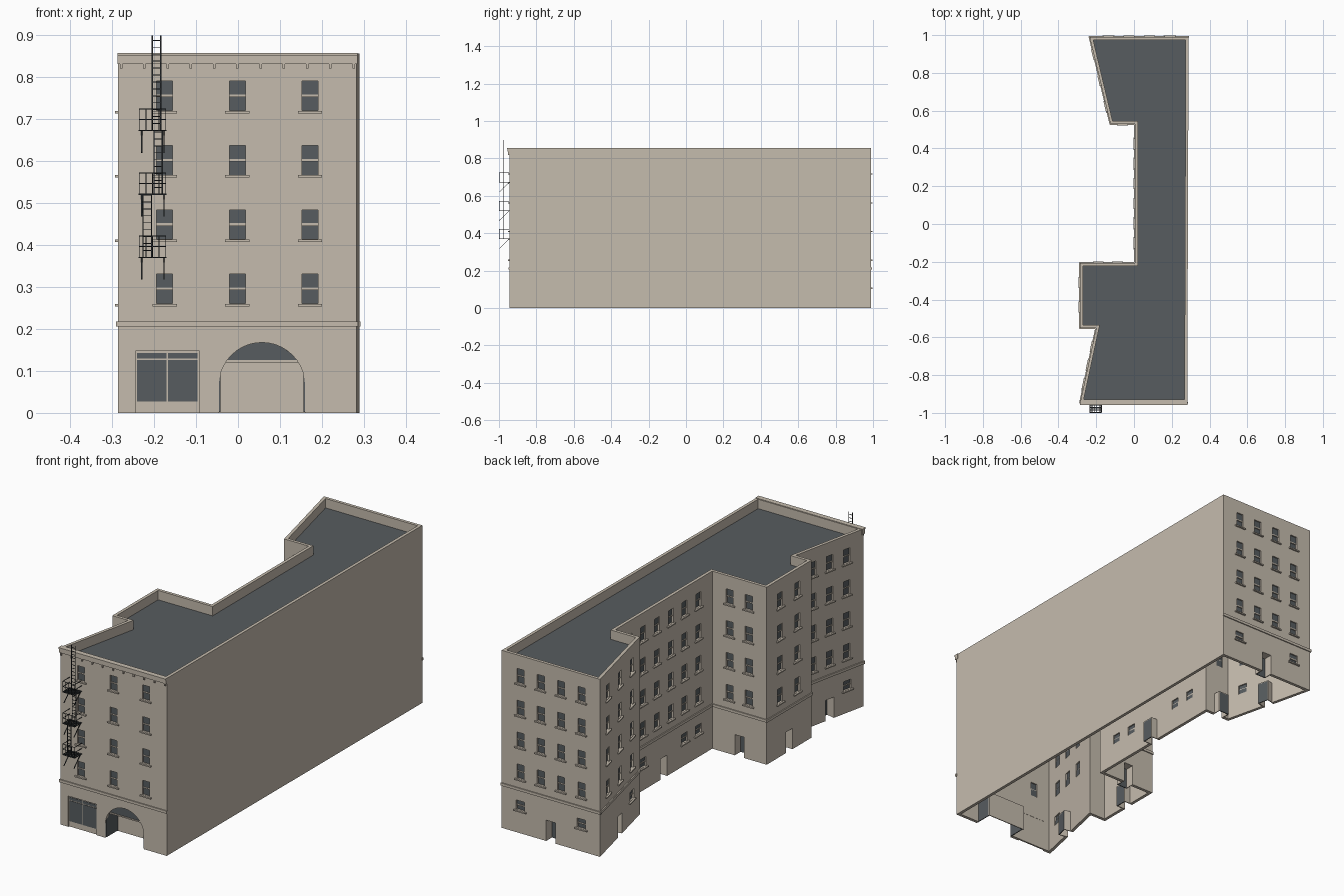
import bpy, bmesh, math
from mathutils import Vector, Matrix

if "Cube" in bpy.data.objects:
    bpy.data.objects.remove(bpy.data.objects["Cube"])


def material(name, rgb):
    m = bpy.data.materials.new(name)
    m.use_nodes = True
    m.diffuse_color = (*rgb, 1)
    m.node_tree.nodes["Principled BSDF"].inputs["Base Color"].default_value = (*rgb, 1)
    return m


STONE = material("beige_stone", (0.56, 0.50, 0.42))
SLATE = material("slate_grey", (0.095, 0.107, 0.115))
IRON = material("dark_iron", (0.025, 0.03, 0.033))

HEIGHT, ROOF_Z, THICK = 0.855, 0.81, 0.015

# Footprint, counter-clockwise from the front corner
corners = [Vector(p) for p in (
    (-.285, -.945), (.282, -.945), (.289, .99), (-.235, .99), (-.125, .53),
    (.005, .53), (.005, -.207), (-.285, -.207), (-.285, -.55), (-.2, -.55))]
COUNT = len(corners)


def wall_frame(i):
    a, b = corners[i], corners[(i + 1) % COUNT]
    along = (b - a).normalized()
    return a, along, Vector((along.y, -along.x)), (b - a).length


def inset(dist):
    """Footprint moved inwards with mitred corners."""
    points = []
    for i in range(COUNT):
        n1, n2 = wall_frame(i - 1 if i else COUNT - 1)[2], wall_frame(i)[2]
        points.append(corners[i] - (n1 + n2) * dist / (1 + n1.dot(n2)))
    return points


def finish(bm, name, mat):
    bmesh.ops.recalc_face_normals(bm, faces=bm.faces)
    mesh = bpy.data.meshes.new(name)
    bm.to_mesh(mesh)
    bm.free()
    mesh.materials.append(mat)
    ob = bpy.data.objects.new(name, mesh)
    bpy.context.scene.collection.objects.link(ob)
    return ob


def wall_box(bm, i, u, width, d0, d1, z0, z1):
    """Box centred at u along wall i, from d0 to d1 outwards."""
    a, along, out, _ = wall_frame(i)
    c = a + along * u + out * (d0 + d1) / 2
    m = Matrix.Identity(4)
    m.col[0] = (*(along * width), 0, 0)
    m.col[1] = (*(out * (d1 - d0)), 0, 0)
    m.col[2] = (0, 0, z1 - z0, 0)
    m.col[3] = (*c, (z0 + z1) / 2, 1)
    bmesh.ops.create_cube(bm, size=1, matrix=m)


def prism(bm, points, offset):
    """Extrude a flat polygon."""
    face = bm.faces.new([bm.verts.new(p) for p in points])
    ext = bmesh.ops.extrude_face_region(bm, geom=[face])
    bmesh.ops.translate(bm, vec=offset, verts=[g for g in ext["geom"] if isinstance(g, bmesh.types.BMVert)])


def rod(bm, p, q, w=0.003):
    p, q = Vector(p), Vector(q)
    m = Matrix.Translation((p + q) / 2) @ (q - p).to_track_quat('Z', 'Y').to_matrix().to_4x4()
    bmesh.ops.create_cube(bm, size=1, matrix=m @ Matrix.Diagonal((w, w, (q - p).length, 1)))


cut, glass, trim, sills, doors = (bmesh.new() for _ in range(5))


def window(i, u, z, w, h):
    wall_box(cut, i, u, w, -.03, .02, z, z + h)
    wall_box(glass, i, u, w, -.012, -.009, z, z + h / 2)
    wall_box(glass, i, u, w, -.009, -.006, z + h / 2, z + h)
    wall_box(trim, i, u, w, -.012, -.004, z + h / 2 - .003, z + h / 2 + .003)
    wall_box(sills, i, u, w + .02, -.004, .008, z - .007, z - .001)


def doorway(i, u, w=.05, h=.1, depth=.048):
    wall_box(cut, i, u, w, -.03, .02, -.02, h)
    wall_box(doors, i, u, w, -depth, -depth + .004, 0, h)
    for s in (-1, 1):
        wall_box(trim, i, u + s * (w / 2 + .002), .004, -depth, -.012, 0, h + .004)
    wall_box(trim, i, u, w, -depth, -.012, h, h + .004)


# Per wall: window columns, ground floor windows, doors (as fractions of its length)
layout = {
    0: ((.195, .5, .805), (), ()),
    2: ((.19, .397, .603, .81), (.19, .81), (.5,)),
    3: ((.2, .5, .8), (.8,), (.5,)),
    4: ((.5,), (), (.5,)),
    5: ([k / 7 for k in range(1, 7)], (1 / 7, 2 / 7, 5 / 7, 6 / 7), (.5,)),
    6: ((.32, .67), (), (.5,)),
    7: ((.3, .68), (), (.5,)),
    9: ((.25, .5, .75), (.76,), (.5,)),
}
for i, (columns, ground, entries) in layout.items():
    length = wall_frame(i)[3]
    for f in columns:
        for row in range(4):
            window(i, f * length, .26 + row * .1533, .038, .07)
    for f in ground:
        window(i, f * length, .11, .045, .045)
    for f in entries:
        doorway(i, f * length)

# Shop window
SHOP = .117
wall_box(cut, 0, SHOP, .15, -.03, .02, -.02, .148)
wall_box(trim, 0, SHOP, .15, -.014, -.006, 0, .148)
for s in (-1, 1):
    wall_box(glass, 0, SHOP + s * .037, .07, -.007, -.004, .027, .126)
    wall_box(glass, 0, SHOP + s * .037, .07, -.007, -.004, .130, .143)

# Arched entrance with transom light and recessed porch
ARCH_X, RADIUS, SPRING = .057, .1025, .065


def arc(start, y):
    steps = 20
    return [(ARCH_X + RADIUS * math.cos(t), y, SPRING + RADIUS * math.sin(t))
            for t in (start + (math.pi - 2 * start) * k / steps for k in range(steps + 1))]


prism(cut, [(ARCH_X + RADIUS, -.97, -.02)] + arc(0, -.97) + [(ARCH_X - RADIUS, -.97, -.02)], (0, .06, 0))
prism(glass, arc(math.asin(.06 / RADIUS), -.938), (0, .003, 0))
arch_u = ARCH_X + .285
wall_box(trim, 0, arch_u, .172, -.014, -.004, .120, .126)
wall_box(trim, 0, arch_u, .21, -.094, -.09, 0, .124)
wall_box(trim, 0, arch_u, .21, -.094, -.014, .121, .124)
for s in (-1, 1):
    wall_box(doors, 0, arch_u + s * (RADIUS - .002), .004, -.09, -.003, .002, .12)

# Shell walls with parapet, then openings cut out
bm = bmesh.new()
inner = inset(THICK)
rings = [[bm.verts.new((*p, z)) for p in pts]
         for pts, z in ((corners, 0), (corners, HEIGHT), (inner, HEIGHT), (inner, 0))]
for k in range(4):
    for i in range(COUNT):
        j = (i + 1) % COUNT
        low, high = rings[k], rings[(k + 1) % 4]
        bm.faces.new((low[i], low[j], high[j], high[i]))
walls = finish(bm, "walls", STONE)
cutter = finish(cut, "opening_cutter", STONE)
cutter.hide_render = True
mod = walls.modifiers.new("openings", 'BOOLEAN')
mod.operation, mod.solver, mod.object = 'DIFFERENCE', 'EXACT', cutter
bpy.context.view_layer.update()
carved = bpy.data.meshes.new_from_object(walls.evaluated_get(bpy.context.evaluated_depsgraph_get()))
walls.modifiers.clear()
walls.data = carved
bpy.data.objects.remove(cutter)

finish(glass, "window_panes", SLATE)
finish(trim, "window_and_door_frames", STONE)
finish(sills, "window_sills", STONE)
finish(doors, "door_leaves", SLATE)

# Flat roof
bm = bmesh.new()
prism(bm, [(*p, ROOF_Z) for p in inset(THICK - .001)], (0, 0, -.008))
finish(bm, "roof", SLATE)

# Belt course on every wall but the blank party wall
bm = bmesh.new()
for i in range(COUNT):
    if i != 1:
        length = wall_frame(i)[3]
        wall_box(bm, i, length / 2, length + .006, -.003, .005, .205, .218)
finish(bm, "belt_course", STONE)

# Front cornice with brackets
bm = bmesh.new()
length = wall_frame(0)[3]
for z0, z1, out in ((.830, .837, .006), (.837, .850, .009), (.850, .857, .013)):
    wall_box(bm, 0, length / 2, length + .004, -.012, out, z0, z1)
for k in range(11):
    wall_box(bm, 0, .007 + k * .0553, .006, -.002, .008, .819, .831)
finish(bm, "cornice", STONE)

# Fire escape: platforms, railings, braces, ladders
bm = bmesh.new()
X0, X1, Y0, Y1 = -.235, -.172, -.998, -.945
for z in (.37, .52, .672):
    for k in range(7):
        y = Y0 + (Y1 - Y0) * k / 6
        rod(bm, (X0, y, z), (X1, y, z))
    for k in range(6):
        x = X0 + (X1 - X0) * k / 5
        rod(bm, (x, Y0, z), (x, Y1, z))
    for k in range(5):
        x = X0 + (X1 - X0) * k / 4
        rod(bm, (x, Y0, z), (x, Y0, z + .052), .002)
    for h in (.026, .051):
        rod(bm, (X0, Y0, z + h), (X1, Y0, z + h), .002)
        for x in (X0, X1):
            rod(bm, (x, Y0, z + h), (x, Y1, z + h), .002)
    for x in (X0 + .006, X1 - .004):
        rod(bm, (x, Y1, z), (x, Y0, z - .052))
for x, z0, z1 in ((-.194, .672, .898), (-.190, .52, .672), (-.216, .37, .52)):
    for s in (-.01, .01):
        rod(bm, (x + s, -.976, z0), (x + s, -.976, z1))
    for k in range(1, int((z1 - z0) / .0165) + 1):
        z = z0 + k * .0165
        rod(bm, (x - .01, -.976, z), (x + .01, -.976, z), .002)
finish(bm, "fire_escape", IRON)
